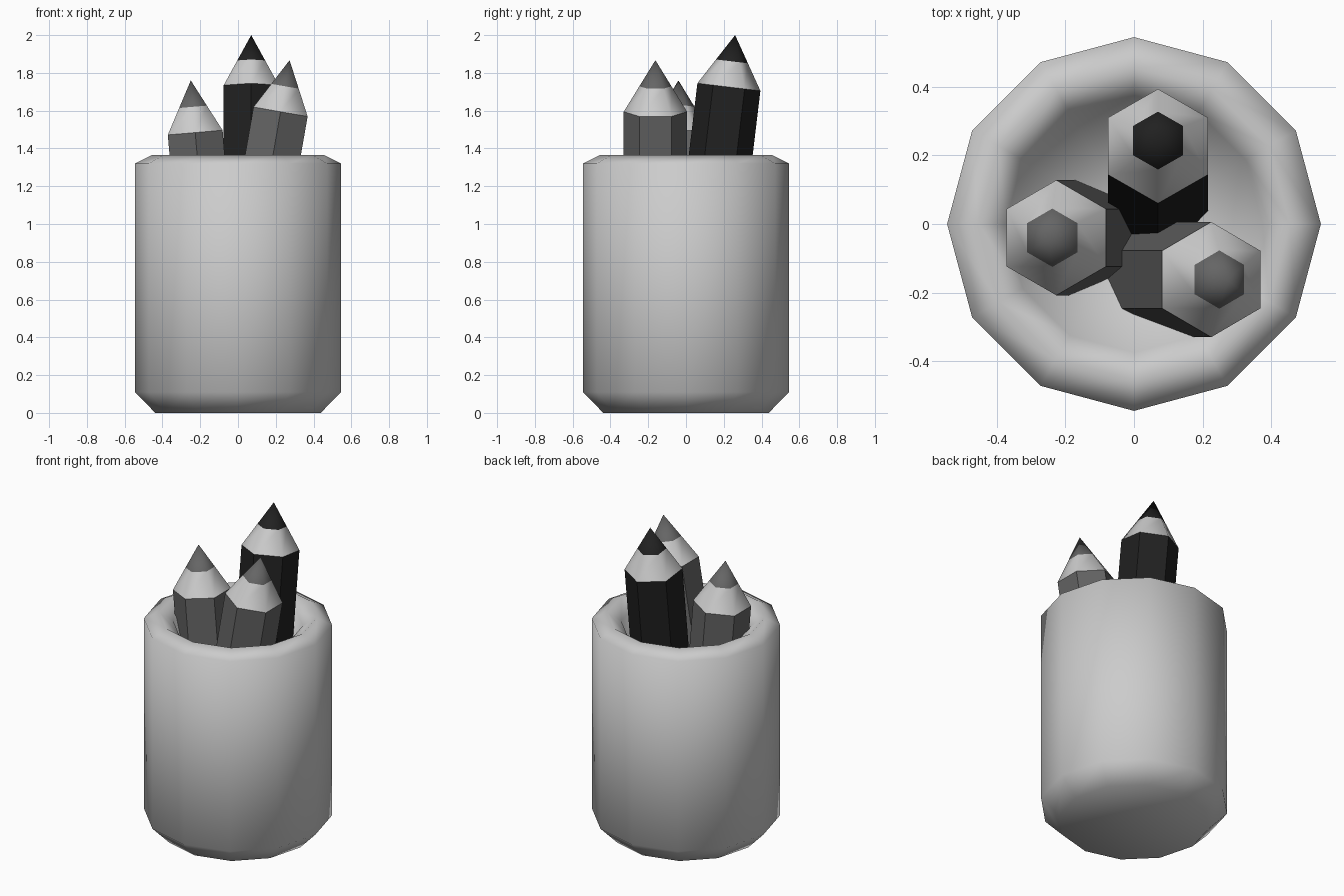
import bpy, bmesh, math

if "Cube" in bpy.data.objects:
    bpy.data.objects.remove(bpy.data.objects["Cube"])


def material(name, v):
    m = bpy.data.materials.new(name)
    m.diffuse_color = (v, v, v, 1)
    m.use_nodes = True
    m.node_tree.nodes["Principled BSDF"].inputs["Base Color"].default_value = m.diffuse_color
    return m


def lathe(name, profile, sides, phase=0.0):
    """Closed solid of revolution from (radius, z) points; radius 0 makes a pole."""
    bm = bmesh.new()
    rings = []
    for r, z in profile:
        n = sides if r > 0 else 1
        rings.append([bm.verts.new((r * math.cos(phase + math.tau * i / sides),
                                    r * math.sin(phase + math.tau * i / sides), z))
                      for i in range(n)])
    bands = []
    for a, b in zip(rings, rings[1:]):
        band = []
        for i in range(sides):
            j = (i + 1) % sides
            vs = [a[i % len(a)], a[j % len(a)], b[j % len(b)], b[i % len(b)]]
            band.append(bm.faces.new(list(dict.fromkeys(vs))))
        bands.append(band)
    for k, band in enumerate(bands):
        for f in band:
            f.material_index = k
            f.smooth = True
    bmesh.ops.recalc_face_normals(bm, faces=bm.faces)
    return bm, bands


def finish(name, bm, mats=()):
    me = bpy.data.meshes.new(name)
    bm.to_mesh(me)
    bm.free()
    for m in mats:
        me.materials.append(m)
    ob = bpy.data.objects.new(name, me)
    bpy.context.collection.objects.link(ob)
    return ob


# cup: chamfered foot, rounded rim, tapering hollow
cup_profile = [(0, 0), (0.438, 0), (0.545, 0.11), (0.545, 1.32),
               (0.455, 1.365), (0.375, 1.31), (0, 0.18)]
bm, _ = lathe("cup", cup_profile, 12)
for f in bm.faces:
    f.material_index = 0
finish("cup", bm)

# pencils: hexagonal body, sharpened wood, lead tip (origin at the tip)
black = material("black", 0.015)
dark = material("dark_grey", 0.13)
wood = material("wood", 0.6)


def pencil(name, tip, lean_x, lean_y, paint):
    profile = [(0, -1.65), (0.168, -1.65), (0.168, -0.277), (0.085, -0.14), (0, 0)]
    bm, bands = lathe(name, profile, 6, math.pi / 2)
    for f in bands[0] + bands[1]:
        f.smooth = False
    for e in {e for f in bands[1] for e in f.edges}:
        e.smooth = False
    for band, slot in zip(bands, (0, 0, 1, 0)):
        for f in band:
            f.material_index = slot
    ob = finish(name, bm, (paint, wood))
    ob.location = tip
    ob.rotation_euler = (-math.atan(lean_y), math.atan(lean_x), 0)


pencil("back_pencil", (0.07, 0.26, 2.0), 0, 0.12, black)
pencil("left_pencil", (-0.25, -0.04, 1.76), -0.085, 0, dark)
pencil("right_pencil", (0.273, -0.162, 1.867), 0.175, 0, dark)
